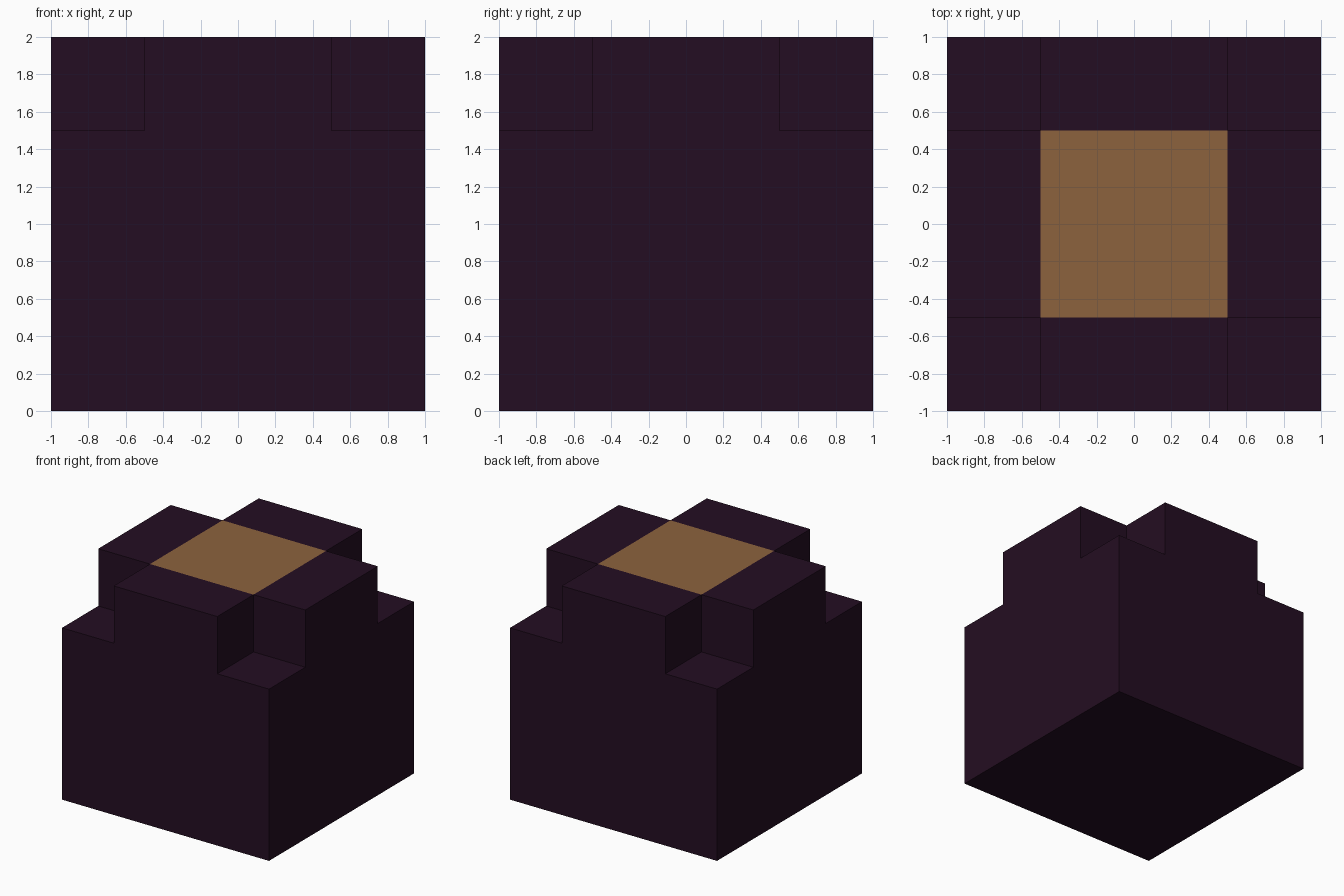
import bpy, bmesh

if "Cube" in bpy.data.objects:
    bpy.data.objects.remove(bpy.data.objects["Cube"])


def material(name, rgb):
    m = bpy.data.materials.new(name)
    m.diffuse_color = (*rgb, 1.0)
    m.use_nodes = True
    m.node_tree.nodes["Principled BSDF"].inputs["Base Color"].default_value = m.diffuse_color
    return m


dark = material("dark plum", (0.0175, 0.0042, 0.0158))
tan = material("tan", (0.265, 0.124, 0.047))

# Block with a plus-shaped top: a 4 x 4 x 4 cell grid, keeping only outer walls
N, S = 4, 0.5


def solid(i, j, k):
    if not (0 <= i < N and 0 <= j < N and 0 <= k < N):
        return False
    corner = i in (0, N - 1) and j in (0, N - 1)
    return not (corner and k == N - 1)


bm = bmesh.new()
for i in range(N):
    for j in range(N):
        for k in range(N):
            if not solid(i, j, k):
                continue
            for axis in range(3):
                for side in (0, 1):
                    step = [0, 0, 0]
                    step[axis] = 2 * side - 1
                    if solid(i + step[0], j + step[1], k + step[2]):
                        continue
                    quad = []
                    for a, b in ((0, 0), (1, 0), (1, 1), (0, 1)):
                        p = [i, j, k]
                        p[axis] += side
                        p[(axis + 1) % 3] += a
                        p[(axis + 2) % 3] += b
                        quad.append(bm.verts.new((p[0] * S - 1, p[1] * S - 1, p[2] * S)))
                    bm.faces.new(quad if side else quad[::-1])
bmesh.ops.remove_doubles(bm, verts=bm.verts, dist=1e-4)
bm.normal_update()

# Tan square in the middle of the top
for f in bm.faces:
    c = f.calc_center_median()
    f.material_index = int(c.z > 1.99 and abs(c.x) < 0.5 and abs(c.y) < 0.5)

# Merge the coplanar cells into large flat faces
bmesh.ops.dissolve_limit(bm, angle_limit=0.01, verts=bm.verts, edges=bm.edges,
                         delimit={'MATERIAL'})

mesh = bpy.data.meshes.new("stepped_block")
bm.to_mesh(mesh)
bm.free()
mesh.materials.append(dark)
mesh.materials.append(tan)
block = bpy.data.objects.new("stepped_block", mesh)
bpy.context.collection.objects.link(block)
